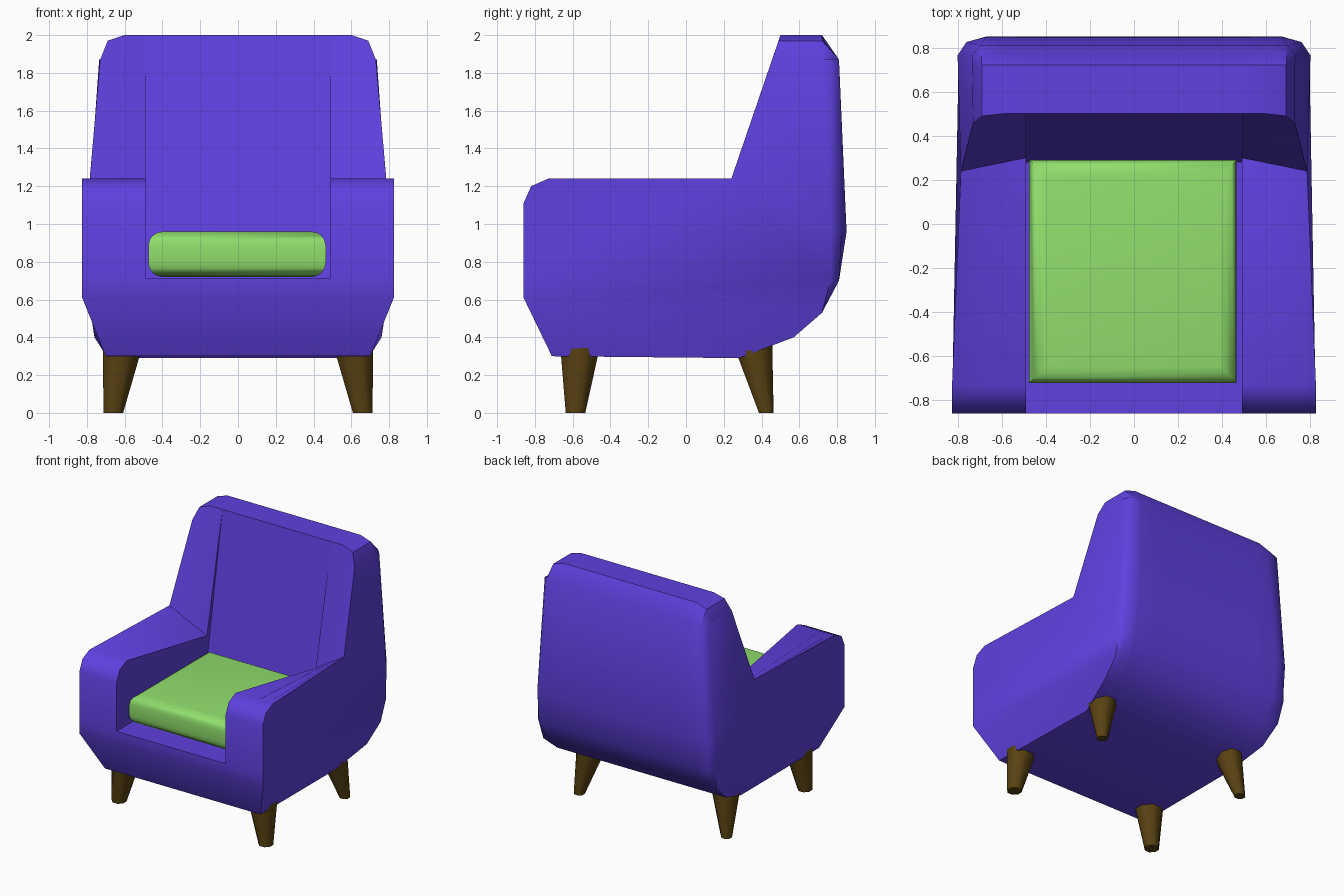
import bpy, bmesh, math
from mathutils import Vector

if "Cube" in bpy.data.objects:
    bpy.data.objects.remove(bpy.data.objects["Cube"], do_unlink=True)


def material(name, rgb):
    m = bpy.data.materials.new(name)
    m.use_nodes = True
    m.diffuse_color = (*rgb, 1)
    m.node_tree.nodes["Principled BSDF"].inputs["Base Color"].default_value = (*rgb, 1)
    return m


purple = material("purple fabric", (0.115, 0.052, 0.74))
green = material("green fabric", (0.28, 0.74, 0.15))
brown = material("dark wood", (0.10, 0.055, 0.006))


def finish(bm, name, mat, angle):
    bmesh.ops.recalc_face_normals(bm, faces=bm.faces)
    mesh = bpy.data.meshes.new(name)
    bm.to_mesh(mesh)
    bm.free()
    ob = bpy.data.objects.new(name, mesh)
    bpy.context.collection.objects.link(ob)
    mesh.materials.append(mat)
    bpy.ops.object.select_all(action="DESELECT")
    bpy.context.view_layer.objects.active = ob
    ob.select_set(True)
    bpy.ops.object.shade_smooth_by_angle(angle=math.radians(angle))
    return ob


# Upholstered shell: side profile as (y, z, half width)
PROFILE = [
    (-0.71, 0.30, 0.70), (-0.86, 0.61, 0.825), (-0.86, 0.715, 0.825),
    (-0.86, 1.11, 0.825), (-0.82, 1.20, 0.825), (-0.73, 1.24, 0.825),
    (0.24, 1.24, 0.785), (0.50, 2.0, 0.73), (0.72, 2.0, 0.73),
    (0.81, 1.87, 0.735), (0.85, 0.96, 0.80), (0.81, 0.70, 0.795),
    (0.72, 0.53, 0.78), (0.57, 0.40, 0.76), (0.28, 0.29, 0.69)]
ARM_REAR, SEAT_X, SEAT_Z = 6, 0.49, 0.715


def rounded_ring(inset, y_max, z_max):
    """Profile ring moved inward, clipped so the back gets rounded corners."""
    ring = []
    for i, (y, z, w) in enumerate(PROFILE):
        x = w - inset
        if i == ARM_REAR:      # arm top dips towards the seat
            t = inset / (w - SEAT_X)
            y, z = y + 0.06 * t, z - 0.19 * t
        elif z > z_max and y < 0.6:
            y -= (z - z_max) * 0.34
        ring.append((x, min(y, y_max), min(z, z_max)))
    return ring


outer = rounded_ring(0, 0.765, 1.87)
arm_inner = [(SEAT_X, y, z) for y, z, w in PROFILE]
arm_inner[ARM_REAR] = (SEAT_X, 0.30, 1.05)
seat = list(arm_inner)
for i in range(3, ARM_REAR):
    seat[i] = (SEAT_X, arm_inner[i][1], SEAT_Z)
seat[ARM_REAR] = (SEAT_X, 0.28, SEAT_Z)
rings = [outer, rounded_ring(0.04, 0.825, 1.97), rounded_ring(0.13, 1, 2),
         arm_inner, seat]

bm = bmesh.new()
cache = {}


def add_face(points):
    verts = []
    for p in points:
        key = tuple(round(c, 4) for c in p)
        if key not in cache:
            cache[key] = bm.verts.new(key)
        if cache[key] not in verts:
            verts.append(cache[key])
    if len(verts) > 2 and not bm.faces.get(verts):
        bm.faces.new(verts)


n = len(PROFILE)
flip = lambda p: (-p[0], p[1], p[2])
CAPS = [(1, 2, 3, 4, 5, 6, 10, 11), (6, 7, 8, 9, 10), (0, 1, 11, 12, 13, 14)]
for side in (lambda p: p, flip):
    for a, b in zip(rings, rings[1:]):
        for i in range(n):
            j = (i + 1) % n
            add_face([side(p) for p in (a[i], a[j], b[j], b[i])])
    for cap in CAPS:
        add_face([side(outer[i]) for i in cap])
for i in range(n):
    j = (i + 1) % n
    add_face([seat[i], seat[j], flip(seat[j]), flip(seat[i])])
finish(bm, "armchair_shell", purple, 48)

# Seat cushion, rounded along its top, bottom and front edges
bm = bmesh.new()
bmesh.ops.create_cube(bm, size=1)
for v in bm.verts:
    v.co = Vector((v.co.x * 0.94 - 0.005, v.co.y * 1.01 - 0.215, v.co.z * 0.24 + 0.84))
level = [e for e in bm.edges if abs(e.verts[0].co.z - e.verts[1].co.z) < 0.01]
bmesh.ops.bevel(bm, geom=level, offset=0.075, segments=4, profile=0.5, affect="EDGES")
finish(bm, "seat_cushion", green, 50)


# Tapered, splayed legs
def leg(name, top, top_r, foot, foot_r):
    bm = bmesh.new()
    loops = []
    for c, r in ((top, top_r), (foot, foot_r)):
        loops.append([bm.verts.new((c[0] + r * math.cos(a), c[1] + r * math.sin(a), c[2]))
                      for a in (math.tau * (k + 0.5) / 8 for k in range(8))])
    for k in range(8):
        j = (k + 1) % 8
        bm.faces.new((loops[0][k], loops[0][j], loops[1][j], loops[1][k]))
    for loop in loops:
        bm.faces.new(loop)
    finish(bm, name, brown, 50)


for s, label in ((1, "left"), (-1, "right")):
    leg("front_leg_" + label, (s * 0.61, -0.56, 0.36), 0.115, (s * 0.66, -0.585, 0), 0.056)
    leg("rear_leg_" + label, (s * 0.60, 0.35, 0.38), 0.115, (s * 0.662, 0.425, 0), 0.042)
